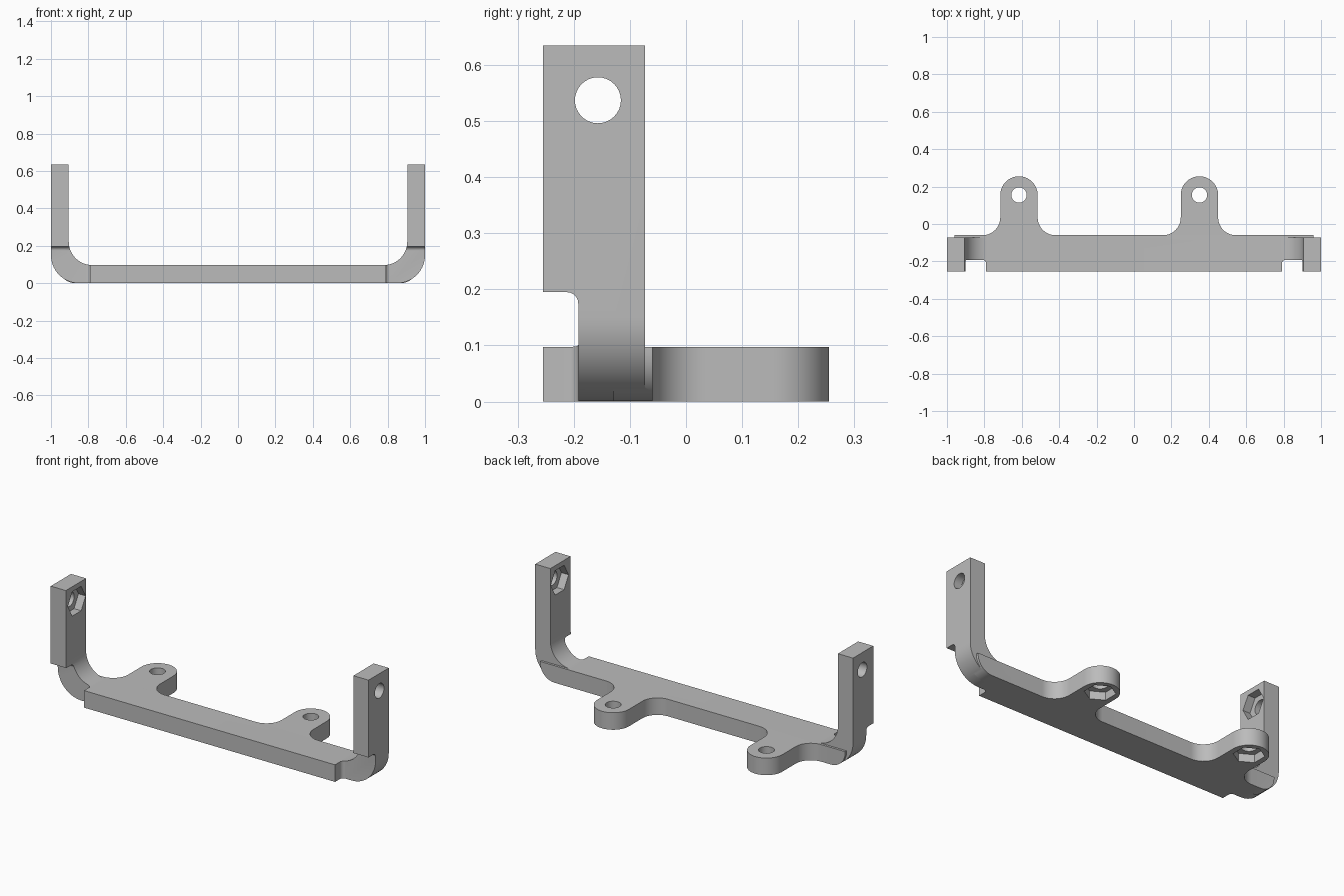
import bpy, bmesh, math
from mathutils import Vector

cube = bpy.data.objects.get("Cube")
if cube:
    bpy.data.objects.remove(cube, do_unlink=True)

grey = bpy.data.materials.new("plain grey")
grey.use_nodes = True
GREY = (0.5, 0.5, 0.5, 1)
grey.diffuse_color = GREY
grey.node_tree.nodes["Principled BSDF"].inputs["Base Color"].default_value = GREY

THICK = 0.097      # plate thickness
FRONT, BACK = -0.255, -0.073   # depth range of the bracket
EDGE = -0.06       # rear edge of the base plate


def arc(cx, cy, r, start, end, n=14):
    """Points along an arc, angles in degrees."""
    angles = [math.radians(start + (end - start) * i / n) for i in range(n + 1)]
    return [(cx + r * math.cos(a), cy + r * math.sin(a)) for a in angles]


def prism(name, points, offset, place, bevel=None, width=0, segments=10):
    """Extrude a 2D outline; place maps (u, v, depth) to a position."""
    bm = bmesh.new()
    a, b = offset
    face = bm.faces.new([bm.verts.new(place(u, v, a)) for u, v in points])
    new = bmesh.ops.extrude_face_region(bm, geom=[face])["geom"]
    shift = Vector(place(0, 0, b)) - Vector(place(0, 0, a))
    bmesh.ops.translate(bm, vec=shift, verts=[g for g in new if isinstance(g, bmesh.types.BMVert)])
    bmesh.ops.recalc_face_normals(bm, faces=bm.faces)
    if bevel:
        edges = [e for e in bm.edges if bevel((e.verts[0].co + e.verts[1].co) / 2)]
        bmesh.ops.bevel(bm, geom=edges, offset=width, segments=segments,
                        profile=0.5, affect='EDGES')
    mesh = bpy.data.meshes.new(name)
    bm.to_mesh(mesh)
    bm.free()
    mesh.materials.append(grey)
    obj = bpy.data.objects.new(name, mesh)
    bpy.context.collection.objects.link(obj)
    return obj


def combine(target, other, operation):
    mod = target.modifiers.new("combine", 'BOOLEAN')
    mod.operation = operation
    mod.solver = 'EXACT'
    mod.object = other
    bpy.context.view_layer.objects.active = target
    bpy.ops.object.modifier_apply(modifier=mod.name)
    bpy.data.objects.remove(other, do_unlink=True)


def along_x(u, v, d): return (d, u, v)
def along_y(u, v, d): return (u, d, v)
def along_z(u, v, d): return (u, v, d)


# U-shaped bracket with rounded bends
TOP, INNER = 0.635, 0.905
half = arc(0.85, 0.15, 0.15, -90, 0) + [(1, TOP), (INNER, TOP)]
half += arc(INNER - 0.125, THICK + 0.125, 0.125, 0, -90)
profile = half + [(-x, z) for x, z in reversed(half)]
bracket = prism("bracket", profile, (FRONT, BACK), along_y)

# Base plate with two mounting ears and rounded lower ends
EARS, EAR_Y, EAR_R, FILLET = (0.35, -0.615), 0.155, 0.1, 0.095
outline = [(-0.96, -0.13), (0.96, -0.13), (0.96, EDGE)]
for x in EARS:
    side = EAR_R + FILLET
    outline += arc(x + side, EDGE + FILLET, FILLET, 270, 180)
    outline += arc(x, EAR_Y, EAR_R, 0, 180, 28)
    outline += arc(x - side, EDGE + FILLET, FILLET, 0, -90)
outline.append((-0.96, EDGE))
plate = prism("base_plate", outline, (0, THICK), along_z,
              lambda c: abs(c.x) > 0.95 and c.z < 0.001, 0.09)
combine(bracket, plate, 'UNION')

# Corner reliefs at the front, with filleted inner edges
for s in (-1, 1):
    block = [(s * 0.79, -0.1), (s * 1.2, -0.1), (s * 1.2, 0.195), (s * 0.79, 0.195)]
    relief = prism("corner_relief", block, (-0.4, -0.192), along_y,
                   lambda c: c.y > -0.2 and (c.z > 0.19 or abs(c.x) < 0.8), 0.02, 6)
    combine(bracket, relief, 'DIFFERENCE')

# Bolt holes and hexagonal nut pockets
HOLE, NUT, DEPTH = 0.041, 0.08, 0.045
for x in EARS:
    combine(bracket, prism("ear_hole", arc(x, EAR_Y, HOLE, 0, 348.75, 31), (-0.1, 0.2), along_z), 'DIFFERENCE')
    combine(bracket, prism("ear_nut", arc(x, EAR_Y, NUT, 30, 330, 5), (-0.1, DEPTH), along_z), 'DIFFERENCE')
for s in (-1, 1):
    y, z = -0.157, 0.537
    combine(bracket, prism("arm_hole", arc(y, z, HOLE, 0, 348.75, 31), (s * 0.8, s * 1.1), along_x), 'DIFFERENCE')
    combine(bracket, prism("arm_nut", arc(y, z, NUT, 0, 300, 5), (s * 0.8, s * (INNER + DEPTH)), along_x), 'DIFFERENCE')

# Smooth bends, crisp edges
bpy.ops.object.select_all(action='DESELECT')
bracket.select_set(True)
bpy.context.view_layer.objects.active = bracket
bpy.ops.object.shade_smooth_by_angle(angle=math.radians(30))
